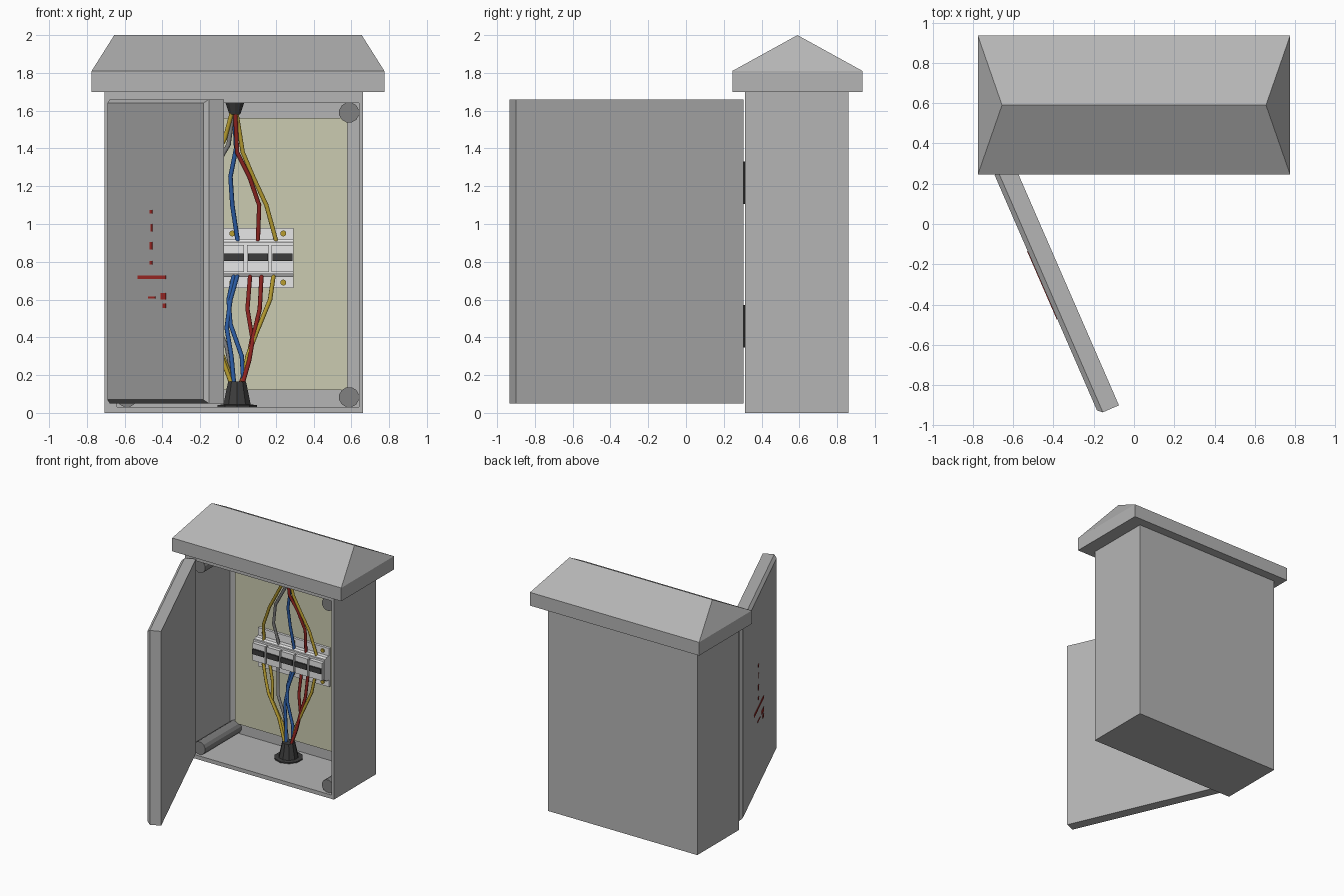
import bpy, bmesh, math
from mathutils import Matrix

if "Cube" in bpy.data.objects:
    bpy.data.objects.remove(bpy.data.objects["Cube"])


def material(name, r, g, b):
    m = bpy.data.materials.new(name)
    m.diffuse_color = (r, g, b, 1)
    m.use_nodes = True
    m.node_tree.nodes["Principled BSDF"].inputs["Base Color"].default_value = m.diffuse_color
    return m


GREY = material("housing grey", 0.46, 0.46, 0.46)
DARK = material("dark grey", 0.22, 0.22, 0.22)
PANEL = material("pale yellow panel", 0.60, 0.60, 0.44)
WHITE = material("off white", 0.80, 0.80, 0.80)
BLACK = material("black rubber", 0.045, 0.045, 0.045)
BLUE = material("blue wire", 0.025, 0.11, 0.38)
RED = material("red wire", 0.28, 0.018, 0.015)
YELLOW = material("yellow wire", 0.48, 0.34, 0.03)
SIGN = material("sign red", 0.48, 0.03, 0.025)


def loft(name, rings, mat, matrix=Matrix()):
    """Closed solid through rings that all have the same number of points."""
    bm = bmesh.new()
    vs = [[bm.verts.new(p) for p in ring] for ring in rings]
    n = len(vs[0])
    for a, b in zip(vs, vs[1:]):
        for i in range(n):
            j = (i + 1) % n
            bm.faces.new((a[i], a[j], b[j], b[i]))
    bm.faces.new(vs[0])
    bm.faces.new(vs[-1])
    bmesh.ops.remove_doubles(bm, verts=bm.verts, dist=1e-5)
    bmesh.ops.recalc_face_normals(bm, faces=bm.faces)
    me = bpy.data.meshes.new(name)
    bm.to_mesh(me)
    bm.free()
    me.materials.append(mat)
    ob = bpy.data.objects.new(name, me)
    ob.matrix_world = matrix
    bpy.context.collection.objects.link(ob)
    return ob


def rect_y(x0, x1, z0, z1, y):
    return [(x0, y, z0), (x1, y, z0), (x1, y, z1), (x0, y, z1)]


def rect_z(x0, x1, y0, y1, z):
    return [(x0, y0, z), (x1, y0, z), (x1, y1, z), (x0, y1, z)]


def box(name, x0, x1, y0, y1, z0, z1, mat, matrix=Matrix()):
    return loft(name, [rect_y(x0, x1, z0, z1, y) for y in (y0, y1)], mat, matrix)


def circle(axis, a, b, r, t, n):
    """Ring of n points round the y or z axis at height t along it."""
    pts = []
    for i in range(n):
        w = 2 * math.pi * (i + 0.5) / n
        p, q = a + r * math.cos(w), b + r * math.sin(w)
        pts.append((p, t, q) if axis == 'y' else (p, q, t))
    return pts


def wire(name, points, mat, r=0.012):
    cu = bpy.data.curves.new(name, 'CURVE')
    cu.dimensions = '3D'
    cu.bevel_depth = r
    cu.bevel_resolution = 2
    cu.use_fill_caps = True
    sp = cu.splines.new('POLY')
    sp.points.add(len(points) - 1)
    for p, co in zip(sp.points, points):
        p.co = (*co, 1)
    cu.materials.append(mat)
    ob = bpy.data.objects.new(name, cu)
    bpy.context.collection.objects.link(ob)


# Hollow housing, open at the front
outer, inner = (-0.706, 0.661, 0, 1.70), (-0.64, 0.64, 0.032, 1.64)
loft("housing", [rect_y(*outer, 0.86), rect_y(*outer, 0.312),
                 rect_y(*inner, 0.312), rect_y(*inner, 0.81)], GREY)

# Hipped roof
loft("roof", [rect_z(-0.775, 0.775, 0.245, 0.935, 1.70),
              rect_z(-0.775, 0.775, 0.245, 0.935, 1.81),
              rect_z(-0.655, 0.655, 0.59, 0.59, 2.0)], GREY)

# Back panel and corner posts
box("back_panel", -0.58, 0.58, 0.79, 0.812, 0.12, 1.56, PANEL)
for x in (-0.588, 0.588):
    for z in (0.083, 1.59):
        loft("corner_post", [circle('y', x, z, 0.054, y, 12) for y in (0.335, 0.812)], DARK)

# Open door with chamfered outer edge (local x along door, -y outward)
door_m = Matrix.Translation((-0.599, 0.305, 0)) @ Matrix.Rotation(math.atan2(-0.917, 0.399), 4, 'Z')
c = 0.02
loft("door", [rect_y(0, 1.314, 0.05, 1.66, 0), rect_y(0, 1.314, 0.05, 1.66, -0.087),
              rect_y(c, 1.314 - c, 0.05 + c, 1.66 - c, -0.11)], GREY, door_m)

# Thin red warning marks on the door
for u0, u1, z0, z1 in ((0.43, 0.80, 0.708, 0.728), (0.59, 0.62, 1.055, 1.075),
                       (0.60, 0.62, 0.96, 1.0), (0.585, 0.62, 0.865, 0.905),
                       (0.59, 0.62, 0.785, 0.805), (0.57, 0.66, 0.605, 0.615),
                       (0.73, 0.80, 0.60, 0.635), (0.76, 0.80, 0.555, 0.58)):
    box("warning_mark", u0, u1, -0.113, -0.109, z0, z1, SIGN, door_m)

# Hinges
for z in (0.345, 1.105):
    loft("hinge", [circle('z', -0.65, 0.302, 0.015, t, 10) for t in (z, z + 0.225)], BLACK)

# Breaker mounting plate, screws, body
X0, X1 = -0.355, 0.295
box("mounting_plate", X0, X1, 0.77, 0.792, 0.66, 0.98, WHITE)
for x in (-0.30, -0.03, 0.24):
    for z in (0.69, 0.95):
        loft("screw", [circle('y', x, z, 0.016, y, 10) for y in (0.76, 0.775)], YELLOW)
profile = [(0.772, 0.72), (0.735, 0.72), (0.725, 0.735), (0.71, 0.735),
           (0.71, 0.905), (0.725, 0.905), (0.735, 0.918), (0.772, 0.918)]
loft("breaker_base", [[(x, y, z) for y, z in profile] for x in (X0, X1)], WHITE)
centres = [-0.285 + 0.13 * i for i in range(5)]
for x in centres:
    box("breaker", x - 0.058, x + 0.058, 0.68, 0.715, 0.745, 0.89, WHITE)
    box("switch", x - 0.053, x + 0.053, 0.668, 0.69, 0.803, 0.845, BLACK)

# Cable glands on floor and ceiling
GX, GY = -0.005, 0.67
loft("floor_gland", [circle('z', GX, GY, r, z, 10) for r, z in
                     ((0.11, 0.03), (0.11, 0.042), (0.076, 0.044), (0.05, 0.165))], BLACK)
loft("ceiling_gland", [circle('z', GX - 0.012, GY, r, z, 10) for r, z in
                       ((0.052, 1.642), (0.03, 1.58))], BLACK)

# Upper wires: x and z points, y runs from gland to breaker
UPPER = [
    ("yellow_wire", YELLOW, [(-0.03, 1.6), (-0.07, 1.45), (-0.20, 1.22), (-0.27, 1.05), (-0.28, 0.90)]),
    ("grey_wire", DARK, [(-0.025, 1.6), (-0.05, 1.42), (-0.15, 1.25), (-0.18, 1.08), (-0.14, 0.90)]),
    ("blue_wire", BLUE, [(-0.02, 1.6), (-0.01, 1.40), (-0.04, 1.25), (-0.03, 1.1), (0.0, 0.90)]),
    ("red_wire", RED, [(-0.015, 1.6), (-0.005, 1.38), (0.06, 1.25), (0.112, 1.1), (0.105, 0.90)]),
    ("yellow_wire", YELLOW, [(-0.01, 1.6), (0.025, 1.38), (0.08, 1.25), (0.15, 1.1), (0.205, 0.90)]),
]
# Lower wires
LOWER = [
    ("yellow_wire", YELLOW, [(-0.03, 0.14), (-0.10, 0.33), (-0.21, 0.5), (-0.25, 0.6), (-0.29, 0.74)]),
    ("yellow_wire", YELLOW, [(-0.02, 0.14), (-0.08, 0.30), (-0.18, 0.45), (-0.19, 0.6), (-0.23, 0.74)]),
    ("grey_wire", DARK, [(-0.02, 0.14), (-0.06, 0.35), (-0.13, 0.5), (-0.14, 0.6), (-0.15, 0.74)]),
    ("blue_wire", BLUE, [(-0.02, 0.14), (-0.035, 0.3), (-0.06, 0.45), (-0.04, 0.6), (0.0, 0.74)]),
    ("blue_wire", BLUE, [(0.03, 0.14), (0.02, 0.3), (-0.04, 0.47), (-0.05, 0.6), (-0.02, 0.74)]),
    ("red_wire", RED, [(0.01, 0.14), (0.05, 0.27), (0.075, 0.4), (0.05, 0.55), (0.065, 0.74)]),
    ("red_wire", RED, [(0.02, 0.14), (0.06, 0.28), (0.08, 0.4), (0.115, 0.55), (0.125, 0.74)]),
    ("yellow_wire", YELLOW, [(0.02, 0.14), (0.05, 0.3), (0.10, 0.43), (0.17, 0.6), (0.19, 0.74)]),
]
for group in (UPPER, LOWER):
    for i, (name, mat, pts) in enumerate(group):
        y0 = GY + 0.012 * (i % 3 - 1)
        wire(name, [(x, y0 + (0.74 - y0) * k / 4, z) for k, (x, z) in enumerate(pts)], mat)
